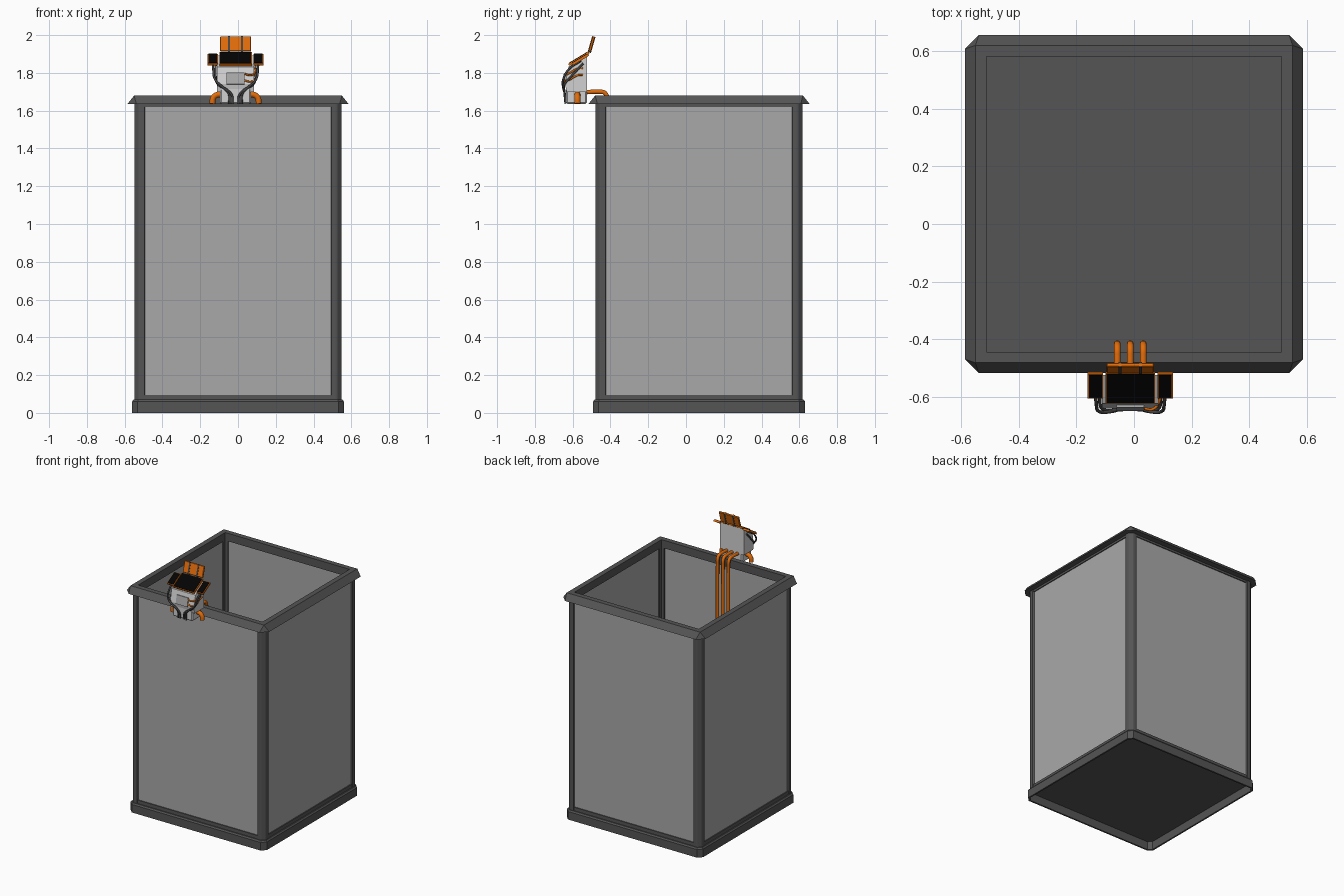
import bpy, bmesh
from math import radians
from mathutils import Matrix, Vector

cube = bpy.data.objects.get("Cube")
if cube:
    bpy.data.objects.remove(cube, do_unlink=True)


def material(name, *rgb):
    m = bpy.data.materials.new(name)
    m.use_nodes = True
    m.diffuse_color = (*rgb, 1)
    m.node_tree.nodes["Principled BSDF"].inputs["Base Color"].default_value = (*rgb, 1)
    return m


FRAME = material("frame_grey", 0.09, 0.09, 0.09)
PANE = material("pane_grey", 0.395, 0.395, 0.395)
SHELL = material("shell_white", 0.64, 0.64, 0.64)
ORANGE = material("orange", 0.76, 0.15, 0.003)
BLACK = material("panel_black", 0.001, 0.001, 0.001)
CABLE = material("cable_grey", 0.06, 0.06, 0.06)
CY = 0.069    # tank centre in y
CX = -0.013   # device centre in x
TILT = 31     # slope of the roof panels


def finish(name, bm, mat):
    bmesh.ops.remove_doubles(bm, verts=bm.verts, dist=0.0001)
    bmesh.ops.recalc_face_normals(bm, faces=bm.faces)
    me = bpy.data.meshes.new(name)
    bm.to_mesh(me)
    bm.free()
    me.materials.append(mat)
    ob = bpy.data.objects.new(name, me)
    bpy.context.collection.objects.link(ob)
    return ob


def box(name, mat, center, size, tilt=0, bevel=0):
    bm = bmesh.new()
    bmesh.ops.create_cube(bm, size=1, matrix=Matrix.Diagonal((*size, 1)))
    if bevel:
        bmesh.ops.bevel(bm, geom=bm.edges[:], offset=bevel, segments=1, affect='EDGES')
    bm.transform(Matrix.Translation(center) @ Matrix.Rotation(radians(tilt), 4, 'X'))
    return finish(name, bm, mat)


def prism(name, mat, points, depth, place):
    """Extrude a flat outline; place maps (a, b, t) to a position."""
    bm = bmesh.new()
    ends = [[bm.verts.new(place(a, b, t)) for a, b in points] for t in depth]
    n = len(points)
    for loop in ends:
        bm.faces.new(loop)
    for i in range(n):
        j = (i + 1) % n
        bm.faces.new((ends[0][i], ends[0][j], ends[1][j], ends[1][i]))
    return finish(name, bm, mat)


def square_ring(name, mat, profile):
    """Sweep a closed profile of (half width, corner cut, height) round the tank."""
    bm = bmesh.new()
    loops = []
    for h, c, z in profile:
        k = h - c
        pts = [(h, -k), (h, k), (k, h), (-k, h), (-h, k), (-h, -k), (-k, -h), (k, -h)]
        loops.append([bm.verts.new((x, y + CY, z)) for x, y in pts])
    for a, b in zip(loops, loops[1:] + loops[:1]):
        for i in range(8):
            j = (i + 1) % 8
            bm.faces.new((a[i], a[j], b[j], b[i]))
    return finish(name, bm, mat)


def tube(name, mat, points, radius):
    cu = bpy.data.curves.new(name, 'CURVE')
    cu.dimensions = '3D'
    cu.bevel_depth, cu.bevel_resolution, cu.resolution_u = radius, 3, 8
    cu.use_fill_caps = True
    sp = cu.splines.new('BEZIER')
    sp.bezier_points.add(len(points) - 1)
    for bp, p in zip(sp.bezier_points, points):
        bp.co = p
        bp.handle_left_type = bp.handle_right_type = 'AUTO'
    cu.materials.append(mat)
    ob = bpy.data.objects.new(name, cu)
    bpy.context.collection.objects.link(ob)
    bpy.ops.object.select_all(action='DESELECT')
    ob.select_set(True)
    bpy.context.view_layer.objects.active = ob
    bpy.ops.object.convert(target='MESH')
    bpy.ops.object.shade_smooth_by_angle(angle=radians(40))


# Tank frame: sloped top rim, inner rails, hollow base skirt and raised floor
square_ring("top_rim", FRAME, [(0.586, 0.048, 1.635), (0.55, 0, 1.68),
                               (0.512, 0, 1.68), (0.512, 0, 1.635)])
for name, low, high in (("upper_rail", 1.62, 1.64), ("lower_rail", 0.06, 0.096)):
    square_ring(name, FRAME, [(0.545, 0.02, low), (0.545, 0.02, high),
                              (0.514, 0, high), (0.514, 0, low)])
square_ring("base_skirt", FRAME, [(0.561, 0.03, 0), (0.561, 0.03, 0.06), (0.553, 0.025, 0.07),
                                  (0.514, 0, 0.07), (0.514, 0, 0.06), (0.547, 0.025, 0.06),
                                  (0.549, 0.025, 0)])
box("tank_floor", FRAME, (0, CY, 0.067), (1.06, 1.06, 0.016))

# Corner posts with an L section, a cut outer corner and eased edges
L_SECTION = [(0.492, 0.54), (0.496, 0.549), (0.516, 0.549), (0.527, 0.546), (0.546, 0.527),
             (0.549, 0.516), (0.549, 0.496), (0.54, 0.492),
             (0.515, 0.492), (0.515, 0.515), (0.492, 0.515)]
for sx, side in ((1, "left"), (-1, "right")):
    for sy, end in ((-1, "front"), (1, "back")):
        prism(f"{end}_{side}_post", FRAME, L_SECTION, (0.06, 1.64),
              lambda a, b, t: (sx * a, CY + sy * b, t))

# Four wall panes
for s, end, side in ((-1, "front", "right"), (1, "back", "left")):
    box(f"{end}_pane", PANE, (0, CY + s * 0.53, 0.86), (1.02, 0.016, 1.56))
    box(f"{side}_pane", PANE, (s * 0.53, CY, 0.86), (0.016, 1.02, 1.56))

# Device shell: narrow foot and wider sloped head
box("shell_foot", SHELL, (CX, -0.58, 1.69), (0.165, 0.11, 0.11), bevel=0.008)
HEAD = [(-0.632, 1.7), (-0.64, 1.74), (-0.622, 1.832), (-0.523, 1.893), (-0.523, 1.7)]
prism("shell_head", SHELL, HEAD, (-0.098, 0.098), lambda a, b, t: (CX + t, a, b))
box("display_plate", PANE, (CX, -0.635, 1.77), (0.095, 0.014, 0.064), tilt=-11)


# Black-faced roof panels framed by orange trays
def roof_panel(name, x, y, z, width, length):
    up = Matrix.Rotation(radians(TILT), 3, 'X') @ Vector((0, 0, 0.007))
    center = Vector((x, y, z))
    box(name + "_tray", ORANGE, center, (width, length, 0.012), TILT)
    box(name + "_face", BLACK, center + up, (width - 0.009, length - 0.009, 0.005), TILT)


roof_panel("main_panel", CX, -0.567, 1.874, 0.172, 0.124)
for s, side in ((1, "left"), (-1, "right")):
    roof_panel(f"{side}_panel", CX + s * 0.121, -0.56, 1.87, 0.054, 0.1)
box("panel_arm", CABLE, (CX, -0.56, 1.861), (0.23, 0.016, 0.008), TILT)

# Raised back flap with straps wrapping both faces
box("back_flap", ORANGE, (CX, -0.499, 1.953), (0.163, 0.082, 0.014), tilt=74, bevel=0.003)
for s, side in ((1, "left"), (-1, "right")):
    box(f"{side}_flap_strap", CABLE, (CX + s * 0.035, -0.5, 1.95), (0.011, 0.088, 0.018), tilt=74)

# Side hoses and front cables
for s, side in ((1, "left"), (-1, "right")):
    def at(x, y, z):
        return (CX + s * x, y, z)
    tube(f"{side}_hose", ORANGE, [at(0.075, -0.575, 1.686), at(0.1, -0.575, 1.683),
                                  at(0.118, -0.575, 1.668), at(0.123, -0.575, 1.637)], 0.016)
    tube(f"{side}_outer_cable", CABLE, [at(0.12, -0.56, 1.862), at(0.118, -0.62, 1.82),
                                        at(0.108, -0.65, 1.765), at(0.065, -0.65, 1.722),
                                        at(0.036, -0.642, 1.69), at(0.033, -0.638, 1.637)], 0.006)
    tube(f"{side}_inner_cable", CABLE, [at(0.105, -0.545, 1.85), at(0.106, -0.6, 1.79),
                                        at(0.094, -0.643, 1.74), at(0.045, -0.645, 1.71),
                                        at(0.019, -0.642, 1.68), at(0.016, -0.638, 1.637)], 0.006)
for i, z in enumerate((1.8, 1.765)):
    tube(f"side_wire_{i + 1}", ORANGE, [(0.035, -0.64, z - 0.005), (0.065, -0.642, z - 0.012),
                                        (0.088, -0.615, z), (0.09, -0.575, z + 0.022),
                                        (0.086, -0.545, z + 0.025)], 0.005)

# Three feed pipes reaching over the rim and down inside the tank
for i in range(3):
    x = CX + (i - 1) * 0.045
    tube(f"feed_pipe_{i + 1}", ORANGE, [(x, -0.53, 1.698), (x, -0.46, 1.7), (x, -0.433, 1.696),
                                        (x, -0.42, 1.68), (x, -0.417, 1.64), (x, -0.417, 0.12)], 0.012)
